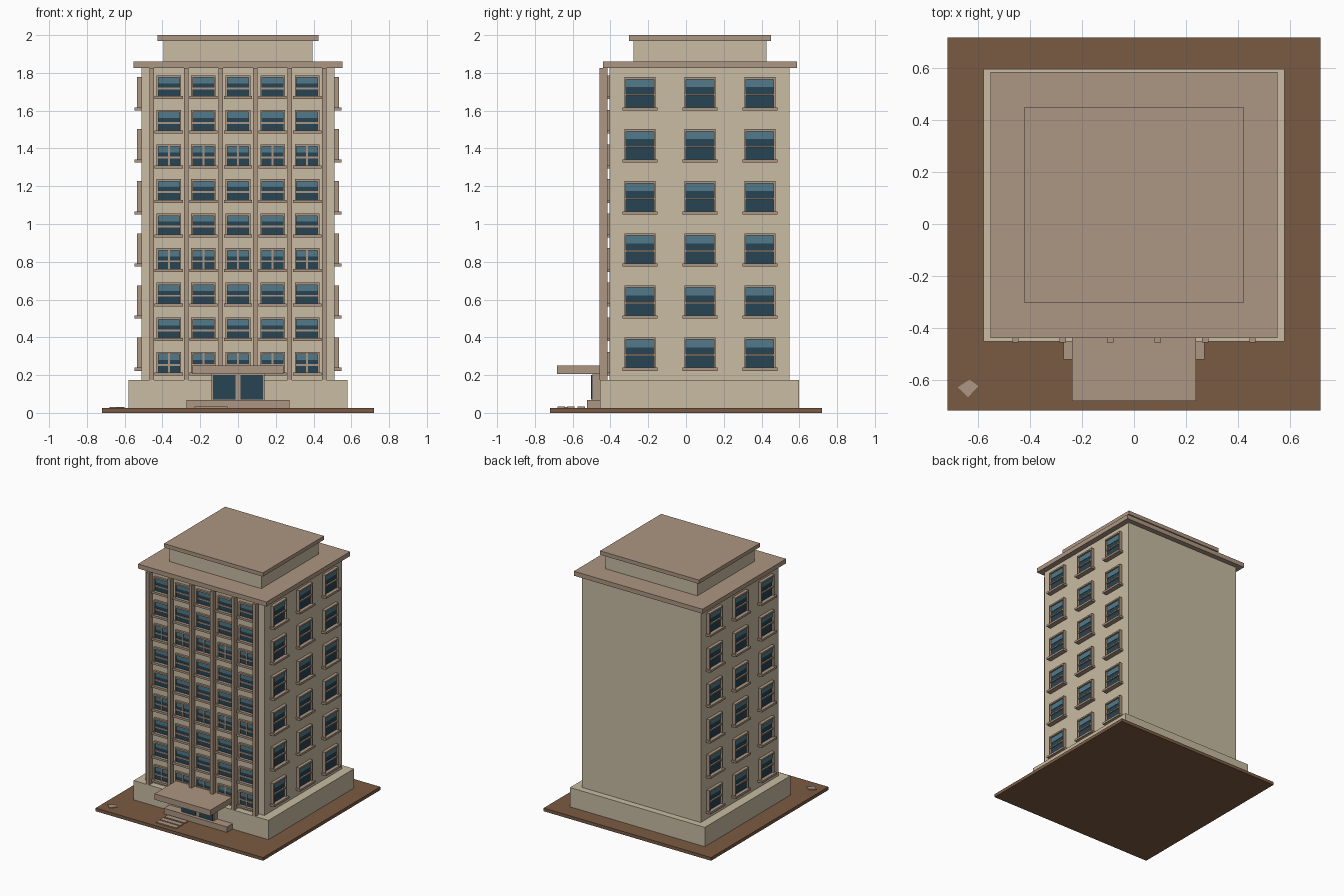
import bpy, bmesh
from math import pi
from mathutils import Matrix

if "Cube" in bpy.data.objects:
    bpy.data.objects.remove(bpy.data.objects["Cube"])


def material(name, srgb):
    colour = [c ** 2.2 for c in srgb] + [1]
    m = bpy.data.materials.new(name)
    m.use_nodes = True
    m.diffuse_color = colour
    m.node_tree.nodes["Principled BSDF"].inputs["Base Color"].default_value = colour
    return m


stone = material("pale stone", (0.78, 0.73, 0.63))
trim = material("tan trim", (0.67, 0.585, 0.505))
earth = material("brown ground", (0.475, 0.36, 0.27))
glass = material("dark glass", (0.17, 0.27, 0.33))
blind = material("light glass", (0.32, 0.475, 0.53))


def add_box(bm, x, y, z, matrix=Matrix()):
    """Box from (low, high) pairs along each axis."""
    size = Matrix.Diagonal((x[1] - x[0], y[1] - y[0], z[1] - z[0], 1))
    centre = Matrix.Translation((sum(x) / 2, sum(y) / 2, sum(z) / 2))
    bmesh.ops.create_cube(bm, size=1, matrix=matrix @ centre @ size)


def finish(name, bm, mat):
    mesh = bpy.data.meshes.new(name)
    bm.to_mesh(mesh)
    bm.free()
    mesh.materials.append(mat)
    ob = bpy.data.objects.new(name, mesh)
    bpy.context.collection.objects.link(ob)
    return ob


def box(name, mat, half_x, y, z):
    bm = bmesh.new()
    add_box(bm, (-half_x, half_x), y, z)
    return finish(name, bm, mat)


# Ground, main masses and roof
box("ground", earth, 0.72, (-0.72, 0.72), (0, 0.025))
box("plinth", stone, 0.58, (-0.454, 0.597), (0.025, 0.175))
box("tower", stone, 0.51, (-0.405, 0.547), (0.175, 1.825))
box("roof_slab", trim, 0.553, (-0.44, 0.587), (1.825, 1.86))
box("penthouse", stone, 0.395, (-0.278, 0.425), (1.86, 1.97))
box("penthouse_roof", trim, 0.425, (-0.302, 0.449), (1.97, 2.0))

# Entrance
box("entrance_landing", trim, 0.272, (-0.523, -0.454), (0.025, 0.068))
box("door_surround", trim, 0.14, (-0.495, -0.454), (0.068, 0.205))
box("canopy", trim, 0.24, (-0.683, -0.405), (0.205, 0.25))
bm = bmesh.new()
for side in (-1, 1):
    add_box(bm, sorted((side * 0.014, side * 0.133)), (-0.502, -0.494), (0.07, 0.2))
finish("entrance_doors", bm, glass)

# Low paving slabs and a loose stone on the ground
bm = bmesh.new()
for y in (-0.68, -0.63, -0.575):
    add_box(bm, (-0.23, -0.055), (y, y + 0.04), (0.025, 0.033))
finish("paving_slabs", bm, trim)
bm = bmesh.new()
outline = ((-0.68, -0.63), (-0.64, -0.668), (-0.6, -0.625), (-0.635, -0.6))
face = bm.faces.new([bm.verts.new((x, y, 0.025)) for x, y in outline])
top = bmesh.ops.extrude_face_region(bm, geom=[face])["geom"]
bmesh.ops.translate(bm, vec=(0, 0, 0.005),
                    verts=[v for v in top if isinstance(v, bmesh.types.BMVert)])
bmesh.ops.recalc_face_normals(bm, faces=bm.faces)
finish("loose_stone", bm, trim)

# Vertical fins on the front
BAY = 0.183
bm = bmesh.new()
for i in range(6):
    x = (i - 2.5) * BAY
    add_box(bm, (x - 0.012, x + 0.012), (-0.457, -0.416), (0.175, 1.825))
finish("front_fins", bm, trim)


def windows(name, matrix, spots, width, height, rail, band, depth, sill_depth):
    """Windows on a wall whose outward side is local -y; spots are (x, top, mullion)."""
    frames, sills, panes, bands = (bmesh.new() for _ in range(4))
    edge = 0.009
    for x, top, mullion in spots:
        x0, x1, z0 = x - width / 2, x + width / 2, top - height
        front = (-depth, 0)
        # Surround, cross rail and optional mullion
        add_box(frames, (x0, x0 + edge), front, (z0, top), matrix)
        add_box(frames, (x1 - edge, x1), front, (z0, top), matrix)
        add_box(frames, (x0 + edge, x1 - edge), front, (top - 0.012, top), matrix)
        inner = (x0 + edge, x1 - edge)
        bar = (-depth * 0.85, 0)
        add_box(frames, inner, bar, (top - rail - 0.005, top - rail + 0.005), matrix)
        if mullion:
            add_box(frames, (x - 0.005, x + 0.005), bar, (z0, top - 0.012), matrix)
        # Sill, pane and lighter upper strip
        add_box(sills, (x0 - 0.01, x1 + 0.01), (-sill_depth, 0), (z0 - 0.016, z0), matrix)
        add_box(panes, inner, (-depth * 0.4, 0), (z0, top - 0.012), matrix)
        add_box(bands, inner, (-depth * 0.5, -depth * 0.35), (top - band, top - 0.012), matrix)
    finish(name + "_window_frames", frames, trim)
    finish(name + "_window_sills", sills, trim)
    finish(name + "_window_panes", panes, glass)
    finish(name + "_window_upper_strips", bands, blind)


# Front: five bays and nine floors, every third floor with a mullion
front_spots = [((c - 2) * BAY, 0.323 + r * BAY, r % 3 == 0)
               for r in range(9) for c in range(5)]
windows("front", Matrix.Translation((0, -0.405, 0)), front_spots,
        0.13, 0.11, 0.069, 0.043, 0.016, 0.03)

# Sides: three columns and six rows
for name, sign in (("left", 1), ("right", -1)):
    spots = [(sign * (0.074 + (c - 1) * 0.317), 0.4 + r * 0.2755, False)
             for r in range(6) for c in range(3)]
    wall = Matrix.Translation((sign * 0.51, 0, 0)) @ Matrix.Rotation(sign * pi / 2, 4, 'Z')
    windows(name, wall, spots, 0.165, 0.161, 0.093, 0.053, 0.025, 0.038)
